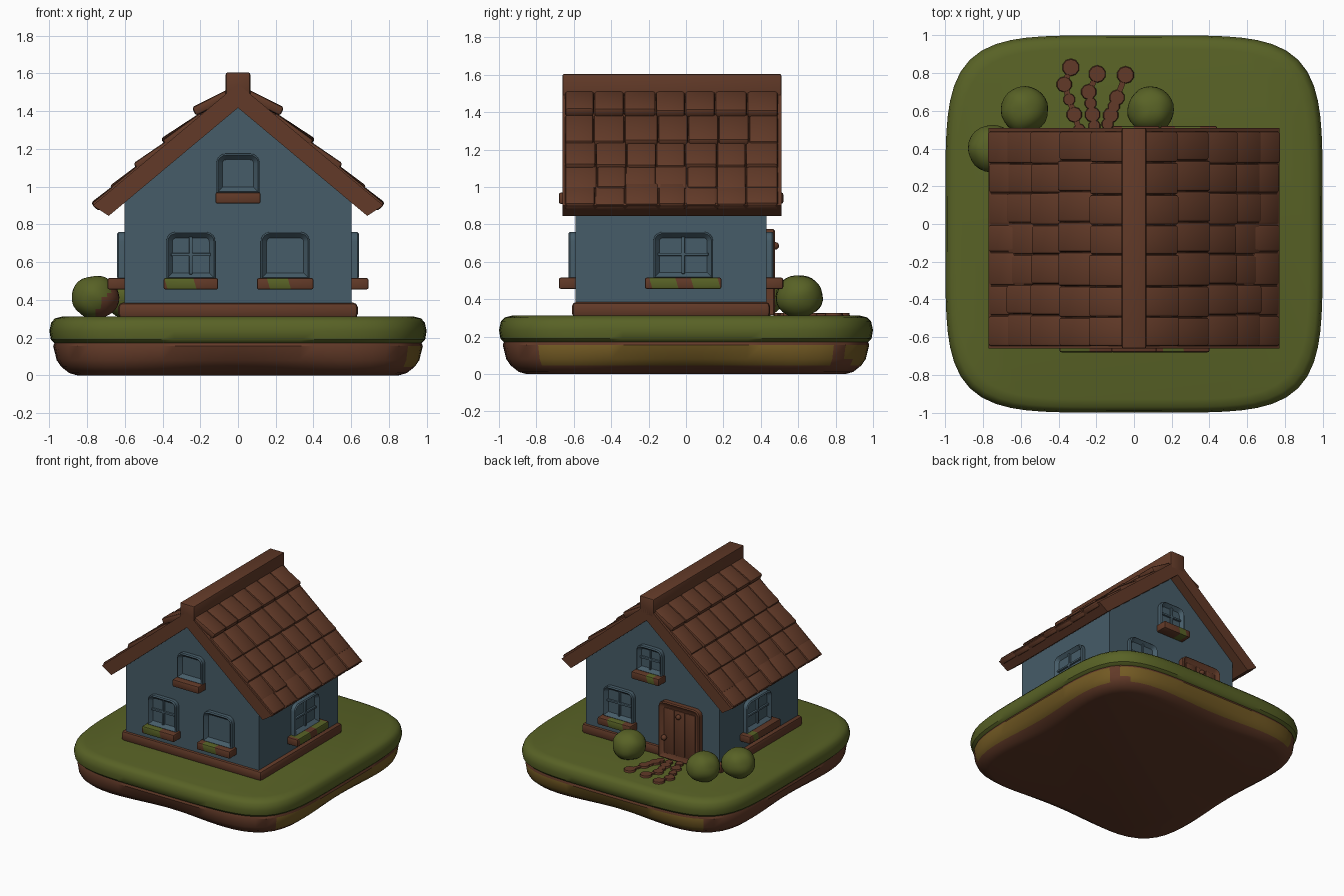
import bpy, bmesh, math, random
from mathutils import Matrix, Vector, noise

random.seed(4)
if "Cube" in bpy.data.objects:
    bpy.data.objects.remove(bpy.data.objects["Cube"])


def material(name, rgb):
    m = bpy.data.materials.new(name)
    m.use_nodes = True
    m.diffuse_color = (*rgb, 1)
    m.node_tree.nodes["Principled BSDF"].inputs["Base Color"].default_value = (*rgb, 1)
    return m


BROWN = material("brown_clay", (0.122, 0.042, 0.021))
GREEN = material("grass_green", (0.098, 0.122, 0.019))
BLUE = material("wall_blue", (0.061, 0.107, 0.138))
OCHRE = material("ochre_soil", (0.171, 0.102, 0.017))
made = []


def finish(bm, name, *mats):
    bmesh.ops.recalc_face_normals(bm, faces=bm.faces)
    me = bpy.data.meshes.new(name)
    bm.to_mesh(me)
    bm.free()
    for m in mats:
        me.materials.append(m)
    ob = bpy.data.objects.new(name, me)
    bpy.context.collection.objects.link(ob)
    made.append(ob)
    return ob


def add_box(bm, centre, size, bevel=0.012, rot=Matrix(), segments=2):
    mat = Matrix.Translation(centre) @ rot @ Matrix.Diagonal((*size, 1))
    verts = bmesh.ops.create_cube(bm, size=1, matrix=mat)["verts"]
    edges = list({e for v in verts for e in v.link_edges})
    if bevel:
        bmesh.ops.bevel(bm, geom=edges, offset=bevel, segments=segments,
                        profile=0.5, affect="EDGES")


def box(name, centre, size, mat, bevel=0.012):
    bm = bmesh.new()
    add_box(bm, centre, size, bevel)
    return finish(bm, name, mat)


def prism(name, half, y0, y1, mat):
    """Extrude a profile, mirrored about x = 0, along y."""
    pts = half + [(-x, z) for x, z in reversed(half) if x > 0]
    bm = bmesh.new()
    f = bm.faces.new([bm.verts.new((x, y0, z)) for x, z in pts])
    ext = bmesh.ops.extrude_face_region(bm, geom=[f], use_keep_orig=True)["geom"]
    bmesh.ops.translate(bm, vec=(0, y1 - y0, 0),
                        verts=[v for v in ext if isinstance(v, bmesh.types.BMVert)])
    return finish(bm, name, mat)


def slab(name, rings, mats, count=96, wave=0.0, rule=None):
    """Loft rounded-square rings given as (height, half width)."""
    bm = bmesh.new()
    loops = []
    for i, (z, s) in enumerate(rings):
        loop = []
        for k in range(count):
            a = math.tau * k / count
            c, d = math.cos(a), math.sin(a)
            r = s / (abs(c) ** 5 + abs(d) ** 5) ** 0.2
            r -= wave * max(0, 1 - z / 0.1) * (0.5 + 0.5 * math.cos(4 * a))
            loop.append(bm.verts.new((r * c, r * d, z)))
        loops.append(loop)
    for low, high in zip(loops, loops[1:]):
        for k in range(count):
            n = (k + 1) % count
            f = bm.faces.new((low[k], low[n], high[n], high[k]))
            if rule and rule(f.calc_center_median()):
                f.material_index = 1
    bm.faces.new(loops[0])
    bm.faces.new(loops[-1])
    return finish(bm, name, *mats)


# Ground: soil with an ochre band on two sides, grass on top
slab("soil", [(0, 0.88), (0.012, 0.92), (0.045, 0.955), (0.08, 0.97), (0.155, 0.98), (0.18, 0.97)],
     (BROWN, OCHRE), wave=0.07,
     rule=lambda c: 0.04 < c.z < 0.16 and (c.x > 0.9 and c.y > -0.75 or c.y > 0.87 and c.x > -0.8))
slab("grass", [(0.16, 0.93), (0.168, 0.97), (0.19, 0.992), (0.235, 1.0), (0.28, 0.99),
               (0.302, 0.97), (0.312, 0.93)], (GREEN,))

# House body
box("plinth", (0, -0.08, 0.343), (1.27, 1.06, 0.085), BROWN, 0.025)
prism("walls", [(0.602, 0.32), (0.602, 0.93), (0, 1.44)], -0.59, 0.43, BLUE)

# Roof: gabled slab, overlapping tiles and ridge beam
prism("roof_slab", [(0, 1.418), (0.685, 0.845), (0.77, 0.9), (0, 1.545)], -0.66, 0.51, BROWN)
box("ridge_beam", (0, -0.075, 1.53), (0.13, 1.17, 0.15), BROWN, 0.01)
steps = [(0.24, 1.415), (0.405, 1.25), (0.55, 1.118), (0.677, 1.0), (0.775, 0.91)]
bm = bmesh.new()
upper_x = 0.05
for x, z in steps:
    cuts = [-0.648 + 1.14 * k / 7 + (random.uniform(-0.012, 0.012) if 0 < k < 7 else 0)
            for k in range(8)]
    for y0, y1 in zip(cuts, cuts[1:]):
        lift = random.uniform(-0.006, 0.006)
        start = Vector((upper_x, 0, 1.56 - 0.84 * upper_x))
        end = Vector((x + lift, 0, z + lift))
        run = end - start
        rot = Matrix.Rotation(math.atan2(-run.z, run.x), 4, "Y")
        mid = (start + end) / 2 - rot @ Vector((0, 0, 0.025))
        mid.y = (y0 + y1) / 2
        add_box(bm, mid, (run.length, y1 - y0 - 0.002, 0.05), 0.014, rot)
    upper_x = x - 0.04
tiles = finish(bm, "roof_tiles", BROWN)
tiles.modifiers.new("mirror", "MIRROR")


def add_arch(bm, w, h, r, depth, rim, recess):
    """Rounded-top frame facing -y with a sunken centre."""
    pts = [(-w / 2, 0), (w / 2, 0)]
    for side in (1, -1):
        for k in range(5):
            a = math.pi / 8 * (k if side > 0 else 4 - k)
            pts.append((side * (w / 2 - r + r * math.cos(a)), h - r + r * math.sin(a)))
    f = bm.faces.new([bm.verts.new((x, 0, z)) for x, z in pts])
    ext = bmesh.ops.extrude_face_region(bm, geom=[f])["geom"]
    front = [g for g in ext if isinstance(g, bmesh.types.BMFace)][0]
    bmesh.ops.translate(bm, vec=(0, -depth, 0), verts=front.verts)
    bm.normal_update()
    bmesh.ops.inset_region(bm, faces=[front], thickness=0.008, use_even_offset=True)
    bmesh.ops.translate(bm, vec=(0, -0.008, 0), verts=front.verts)
    bmesh.ops.inset_region(bm, faces=[front], thickness=rim, use_even_offset=True)
    bmesh.ops.translate(bm, vec=(0, recess, 0), verts=front.verts)


def window(name, pos, turn, w, h, sill_w, bars=True, moss=()):
    place = Matrix.Translation(pos) @ Matrix.Rotation(math.radians(turn), 4, "Z")
    bm = bmesh.new()
    add_arch(bm, w, h, 0.05, 0.033, 0.024, 0.028)
    if bars:
        add_box(bm, (0, -0.018, h / 2), (0.018, 0.02, h - 0.05), 0.004)
        add_box(bm, (0, -0.018, h * 0.52), (w - 0.05, 0.02, 0.016), 0.004)
    bm.transform(place)
    finish(bm, name, BLUE)
    # Sill, with moss on the given fractions of its length
    bm = bmesh.new()
    add_box(bm, (0, -0.042, -0.025), (sill_w, 0.1, 0.06), 0.01)
    for lo, hi in moss:
        for edge in (lo, hi):
            bmesh.ops.bisect_plane(bm, geom=bm.verts[:] + bm.edges[:] + bm.faces[:],
                                   plane_co=((edge - 0.5) * sill_w, 0, 0), plane_no=(1, 0, 0.3))
    for f in bm.faces:
        c = f.calc_center_median()
        t = (c.x + 0.3 * c.z) / sill_w + 0.5
        f.material_index = int(any(lo < t < hi for lo, hi in moss))
    bm.transform(place)
    finish(bm, name + "_sill", BROWN, GREEN)


FRONT, BACK = -0.588, 0.428
window("front_window_right", (-0.25, FRONT, 0.51), 0, 0.26, 0.25, 0.29, moss=[(0.02, 0.55)])
window("front_window_left", (0.25, FRONT, 0.51), 0, 0.26, 0.25, 0.3, False, [(0.18, 0.55)])
window("front_window_upper", (0, FRONT, 0.965), 0, 0.23, 0.21, 0.24, False)
window("left_window", (0.6, -0.015, 0.51), 90, 0.32, 0.25, 0.41, moss=[(0.06, 0.4), (0.6, 0.95)])
window("right_window", (-0.6, -0.04, 0.51), -90, 0.32, 0.25, 0.4, moss=[(0.1, 0.25)])
window("back_window", (0.29, BACK, 0.51), 180, 0.27, 0.25, 0.3, moss=[(0.3, 0.75)])
window("back_window_upper", (0.01, BACK, 0.965), 180, 0.23, 0.21, 0.25, moss=[(0.55, 0.8)])

# Door with planks, knob and peephole
bm = bmesh.new()
add_arch(bm, 0.37, 0.46, 0.05, 0.04, 0.03, 0.018)
for x in (-0.095, 0, 0.095):
    add_box(bm, (x, -0.026, 0.225), (0.09, 0.02, 0.37), 0.006)
for x, z, r in ((-0.13, 0.17, 0.022), (0, 0.37, 0.02)):
    bmesh.ops.create_uvsphere(bm, u_segments=12, v_segments=8, radius=r,
                              matrix=Matrix.Translation((x, -0.05, z)))
bm.transform(Matrix.Translation((-0.265, BACK, 0.315)) @ Matrix.Rotation(math.pi, 4, "Z"))
finish(bm, "door", BROWN)

# Three strands of stepping stones
bm = bmesh.new()
strands = [((-0.29, 0.5), (-0.37, 0.74), (-0.335, 0.83)),
           ((-0.21, 0.52), (-0.24, 0.7), (-0.195, 0.795)),
           ((-0.14, 0.53), (-0.09, 0.67), (-0.045, 0.79))]
for a, b, tip in strands:
    a, b, tip = Vector(a), Vector(b), Vector(tip)
    stones = [(a.lerp(b, k / 3), 0.045 if k % 2 else 0.035) for k in range(4)] + [(tip, 0.05)]
    for p, r in stones:
        bmesh.ops.create_cone(bm, cap_ends=True, segments=10, radius1=r, radius2=r * 0.85,
                              depth=0.025, matrix=Matrix.Translation((p.x, p.y, 0.314)))
    for p, q in ((a, b), (b, tip)):
        d = q - p
        add_box(bm, (*(p + q) / 2, 0.313), (d.length, 0.03, 0.02), 0,
                Matrix.Rotation(math.atan2(d.y, d.x), 4, "Z"))
finish(bm, "path_stones", BROWN)

# Round bushes
stain = Vector((0.8, -0.3, -0.5)).normalized()
for name, x, y, stained in (("bush_door_left", 0.09, 0.605, False),
                            ("bush_door_right", -0.58, 0.605, False),
                            ("bush_side", -0.755, 0.4, True)):
    bm = bmesh.new()
    bmesh.ops.create_uvsphere(bm, u_segments=24, v_segments=16, radius=0.125)
    for f in bm.faces:
        f.material_index = int(stained and f.calc_center_median().normalized().dot(stain) > 0.6)
    for v in bm.verts:
        v.co *= 1 + 0.06 * noise.noise(v.co * 12 + Vector((x, y, 0)))
    bm.transform(Matrix.Translation((x, y, 0.415)) @ Matrix.Diagonal((1, 1, 0.92, 1)))
    finish(bm, name, GREEN, BROWN)

# Smooth shading with sharp edges kept
bpy.ops.object.select_all(action="DESELECT")
for ob in made:
    ob.select_set(True)
bpy.context.view_layer.objects.active = made[0]
bpy.ops.object.shade_smooth_by_angle(angle=math.radians(35))
